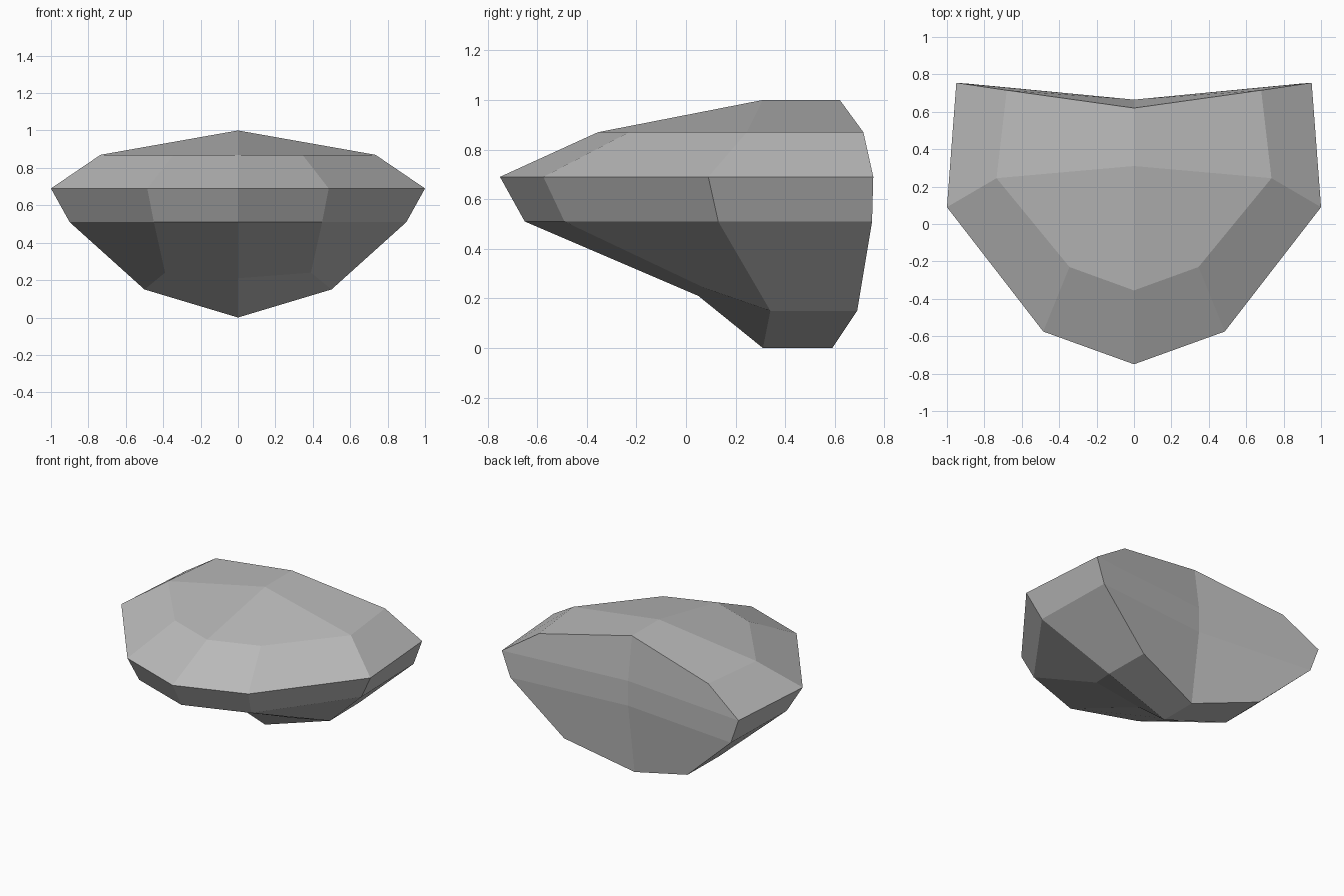
import bpy
import bmesh
from mathutils import Vector

cube = bpy.data.objects.get("Cube")
if cube:
    bpy.data.objects.remove(cube, do_unlink=True)

# Single grey stone colour
stone = bpy.data.materials.new("stone_grey")
stone.use_nodes = True
grey = (0.5, 0.5, 0.5, 1)
stone.diffuse_color = grey
stone.node_tree.nodes["Principled BSDF"].inputs["Base Color"].default_value = grey

# Half outlines, each from front centre round the side to back centre
crown = [(0, -.355, .87), (.345, -.23, .87), (.735, .245, .87), (.68, .715, .87), (0, .62, 1)]
girdle_top = [(0, -.75, .69), (.485, -.575, .69), (1, .09, .69), (.95, .755, .69), (0, .665, .69)]
girdle_low = [(0, -.65, .51), (.45, -.49, .51), (.9, .13, .51), (.885, .75, .51), (0, .665, .51)]
base = [(0, .05, .21), (.39, .08, .24), (.5, .34, .15), (.495, .69, .15), (0, .59, 0)]
ridge_front = (0, .31, 1)
keel_front = (0, .31, 0)


def loft(bm, upper, lower, side):
    """Join two half outlines with a band of facets."""
    for i in range(len(upper) - 1):
        facet(bm, (upper[i], upper[i + 1], lower[i + 1], lower[i]), side)


def cap(bm, ring, tip, side):
    """Close an outline with a front and a back facet meeting at the tip."""
    facet(bm, (*ring[:3], tip), side)
    facet(bm, (*ring[2:], tip), side)


def facet(bm, points, side):
    bm.faces.new([bm.verts.new(Vector((side * x, y, z))) for x, y, z in points])


# Faceted stone: both halves are built, then welded along the middle
bm = bmesh.new()
rings = [crown, girdle_top, girdle_low, base]
for side in (1, -1):
    for upper, lower in zip(rings, rings[1:]):
        loft(bm, upper, lower, side)
    cap(bm, crown, ridge_front, side)
    cap(bm, base, keel_front, side)
bmesh.ops.remove_doubles(bm, verts=bm.verts[:], dist=0.001)
bmesh.ops.recalc_face_normals(bm, faces=bm.faces[:])

mesh = bpy.data.meshes.new("faceted_stone")
bm.to_mesh(mesh)
bm.free()
mesh.materials.append(stone)
bpy.context.collection.objects.link(bpy.data.objects.new("faceted_stone", mesh))
